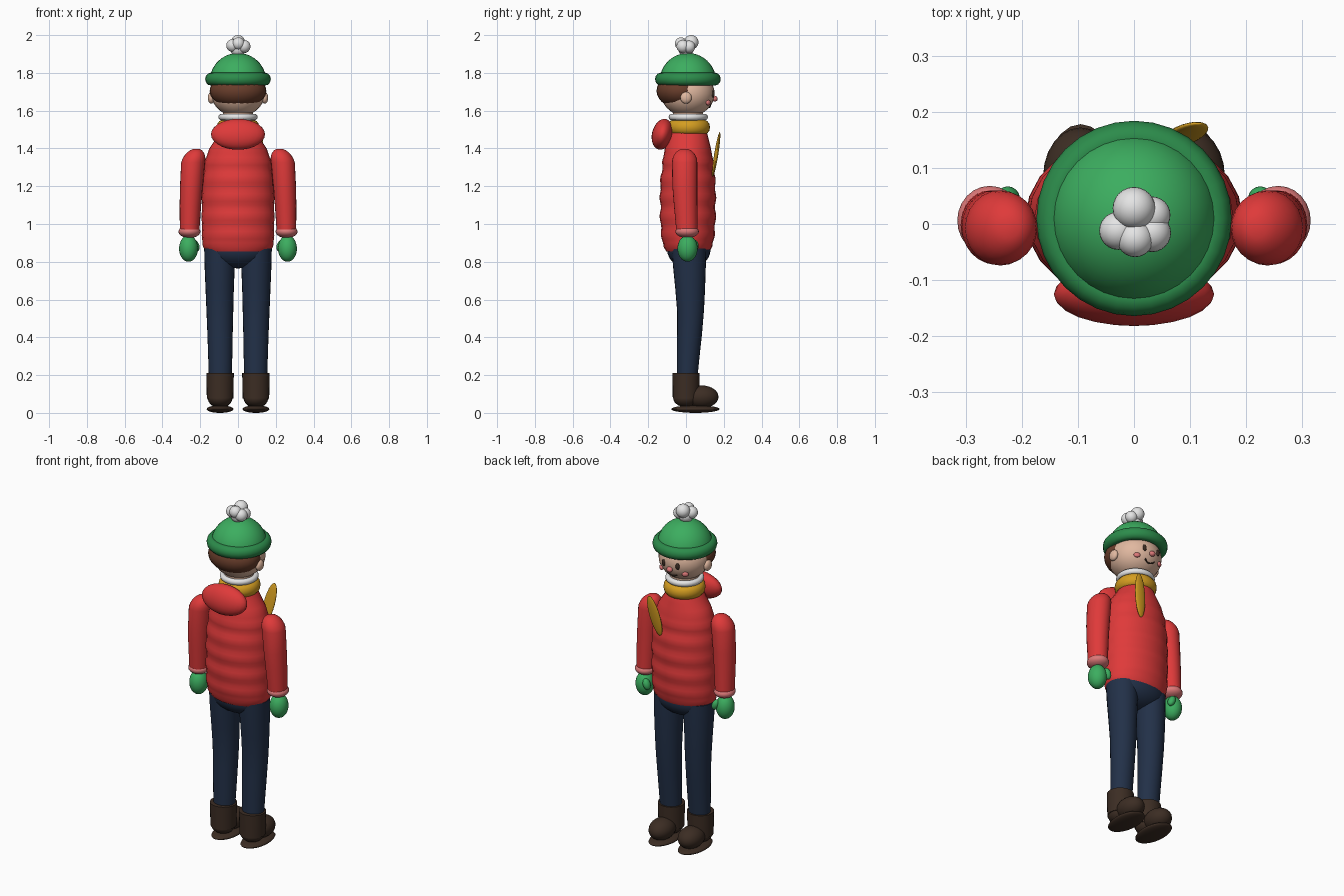
import bpy, bmesh, math
from mathutils import Matrix, Vector, Euler

cube = bpy.data.objects.get("Cube")
if cube:
    bpy.data.objects.remove(cube, do_unlink=True)


def material(name, r, g, b):
    m = bpy.data.materials.new(name)
    m.use_nodes = True
    m.diffuse_color = (r, g, b, 1)
    m.node_tree.nodes["Principled BSDF"].inputs["Base Color"].default_value = (r, g, b, 1)
    return m


RED = material("coat red", 0.74, 0.042, 0.042)
PINK = material("soft pink", 0.72, 0.19, 0.19)
GREEN = material("knit green", 0.045, 0.42, 0.115)
DARK_GREEN = material("brim green", 0.025, 0.26, 0.07)
NAVY = material("trouser navy", 0.016, 0.03, 0.065)
BOOT = material("boot brown", 0.045, 0.026, 0.017)
HAIR = material("hair brown", 0.14, 0.047, 0.024)
SKIN = material("skin", 0.75, 0.48, 0.35)
GOLD = material("scarf gold", 0.66, 0.34, 0.015)
WHITE = material("wool white", 0.78, 0.78, 0.78)
parts = []


def finish(name, bm, mat):
    bmesh.ops.recalc_face_normals(bm, faces=bm.faces)
    mesh = bpy.data.meshes.new(name)
    bm.to_mesh(mesh)
    bm.free()
    mesh.materials.append(mat)
    ob = bpy.data.objects.new(name, mesh)
    bpy.context.collection.objects.link(ob)
    parts.append(ob)
    return ob


def ball(name, mat, loc, radii, rot=(0, 0, 0)):
    bm = bmesh.new()
    bmesh.ops.create_uvsphere(bm, u_segments=24, v_segments=14, radius=1)
    spin = Euler([math.radians(a) for a in rot]).to_matrix().to_4x4()
    bm.transform(Matrix.Translation(loc) @ spin @ Matrix.Diagonal((*radii, 1)))
    return finish(name, bm, mat)


def loft(name, mat, rings, sides=24):
    """Skin a stack of ellipses given as (z, x, y, x radius, y radius)."""
    bm = bmesh.new()
    loops = []
    for z, x, y, rx, ry in rings:
        angles = [math.tau * i / sides for i in range(sides)]
        loops.append([bm.verts.new((x + rx * math.cos(a), y + ry * math.sin(a), z)) for a in angles])
    for low, high in zip(loops, loops[1:]):
        for i in range(sides):
            j = (i + 1) % sides
            bm.faces.new((low[i], low[j], high[j], high[i]))
    bm.faces.new(loops[0][::-1])
    bm.faces.new(loops[-1])
    return finish(name, bm, mat)


def ring(name, mat, loc, radius, thick, height):
    """Closed band with a rounded cross-section."""
    bm = bmesh.new()
    loops = []
    for i in range(32):
        a = math.tau * i / 32
        loop = []
        for k in range(12):
            b = math.tau * k / 12
            r = radius + thick * math.cos(b)
            p = Vector((r * math.cos(a), r * math.sin(a), height * math.sin(b)))
            loop.append(bm.verts.new(p + Vector(loc)))
        loops.append(loop)
    for i in range(32):
        for k in range(12):
            a, b = loops[i], loops[(i + 1) % 32]
            n = (k + 1) % 12
            bm.faces.new((a[k], b[k], b[n], a[n]))
    return finish(name, bm, mat)


# Padded coat: profile interpolated with shallow quilted ripples
profile = [(0.855, 0.165, 0.115), (0.88, 0.188, 0.132), (1.0, 0.192, 0.146),
           (1.2, 0.19, 0.147), (1.33, 0.176, 0.134), (1.4, 0.152, 0.122),
           (1.47, 0.105, 0.105), (1.51, 0.08, 0.09)]
coat = []
for (z0, x0, y0), (z1, x1, y1) in zip(profile, profile[1:]):
    steps = max(1, round((z1 - z0) / 0.02))
    for s in range(steps):
        t = s / steps
        z = z0 + (z1 - z0) * t
        puff = 0.004 * math.cos(math.tau * (z - 0.94) / 0.1) if 0.87 < z < 1.35 else 0
        coat.append((z, 0, 0.01, x0 + (x1 - x0) * t + puff / 2, y0 + (y1 - y0) * t + puff))
coat.append((1.51, 0, 0.01, 0.08, 0.09))
loft("coat", RED, coat)
ball("hood", RED, (0, -0.125, 1.475), (0.143, 0.055, 0.083), (-14, 0, 0))
ball("hips", NAVY, (0, 0.015, 0.865), (0.175, 0.115, 0.1))

# Limbs, built once per side
for side, s in (("left", 1), ("right", -1)):
    loft(side + "_leg", NAVY, [
        (0.18, s * 0.094, 0.006, 0.06, 0.054), (0.3, s * 0.094, 0.012, 0.064, 0.06),
        (0.42, s * 0.095, 0.019, 0.067, 0.066), (0.54, s * 0.096, 0.024, 0.071, 0.071),
        (0.66, s * 0.097, 0.022, 0.075, 0.079), (0.78, s * 0.097, 0.018, 0.08, 0.087),
        (0.87, s * 0.097, 0.015, 0.082, 0.09)])
    loft(side + "_boot_shaft", BOOT, [(0.075, s * 0.095, 0, 0.07, 0.07),
                                      (0.21, s * 0.095, 0, 0.073, 0.072)])
    ball(side + "_boot_heel", BOOT, (s * 0.095, 0, 0.08), (0.066, 0.068, 0.05))
    ball(side + "_boot_toe", BOOT, (s * 0.095, 0.085, 0.085), (0.067, 0.087, 0.06))
    ball(side + "_boot_sole", BOOT, (s * 0.095, 0.05, 0.02), (0.071, 0.128, 0.02))

    sleeve = [(0.97, s * 0.256, 0.004, 0.052, 0.056), (1.1, s * 0.252, -0.002, 0.057, 0.062),
              (1.2, s * 0.247, -0.006, 0.06, 0.066)]
    for deg in range(0, 90, 15):
        c, h = math.cos(math.radians(deg)), math.sin(math.radians(deg))
        sleeve.append((1.325 + 0.075 * h, s * (0.238 - 0.018 * h), -0.007, 0.063 * c, 0.067 * c))
    loft(side + "_sleeve", RED, sleeve)
    ball(side + "_cuff", PINK, (s * 0.257, 0.006, 0.96), (0.058, 0.062, 0.034))
    ball(side + "_mitten", GREEN, (s * 0.262, 0.008, 0.87), (0.05, 0.053, 0.07))
    ball(side + "_thumb", GREEN, (s * 0.225, 0.045, 0.885), (0.02, 0.022, 0.032), (0, s * 20, 0))

    # Face features that repeat
    ball(side + "_ear", SKIN, (s * 0.142, 0, 1.668), (0.018, 0.03, 0.031))
    ball(side + "_eye", BOOT, (s * 0.045, 0.143, 1.688), (0.012, 0.008, 0.019))
    ball(side + "_cheek", PINK, (s * 0.078, 0.118, 1.642), (0.018, 0.01, 0.014), (0, 0, -s * 34))

# Head and hair
HEAD = Vector((0, 0.01, 1.69))
ball("head", SKIN, HEAD, (0.142, 0.142, 0.122))
ball("hair", HAIR, (0, -0.032, 1.705), (0.15, 0.124, 0.093))
ball("nose", PINK, (0, 0.152, 1.663), (0.017, 0.016, 0.015))

# Smiling mouth following the face
curve = bpy.data.curves.new("mouth", "CURVE")
curve.dimensions = "3D"
curve.bevel_depth = 0.004
curve.bevel_resolution = 2
spline = curve.splines.new("POLY")
spline.points.add(8)
for i, p in enumerate(spline.points):
    x = (i - 4) * 0.008
    z = 1.617 + 14 * x * x
    y = 0.01 + 0.142 * math.sqrt(1 - (x / 0.142) ** 2 - ((z - HEAD.z) / 0.122) ** 2)
    p.co = (x, y, z, 1)
curve.materials.append(BOOT)
mouth = bpy.data.objects.new("mouth", curve)
bpy.context.collection.objects.link(mouth)

# Collar and scarf
loft("neck", SKIN, [(1.48, 0, 0.01, 0.08, 0.08), (1.6, 0, 0.01, 0.08, 0.08)])
ring("collar", WHITE, (0, 0.012, 1.566), 0.088, 0.016, 0.017)
ring("scarf", GOLD, (0, 0.014, 1.512), 0.083, 0.03, 0.039)
ball("scarf_tail", GOLD, (0.092, 0.16, 1.368), (0.034, 0.011, 0.122), (-9, 11, 0))

# Bobble hat
dome = []
for deg in range(0, 90, 8):
    c, h = math.cos(math.radians(deg)), math.sin(math.radians(deg))
    dome.append((1.755 + 0.15 * h, 0, 0.01, 0.15 * c, 0.15 * c))
loft("hat_dome", GREEN, dome, 32)
ring("hat_brim", DARK_GREEN, (0, 0.01, 1.767), 0.144, 0.03, 0.034)
wool = [(0, 0.028, 1.962, 0.038), (-0.028, -0.012, 1.945, 0.034), (0.032, -0.016, 1.94, 0.034),
        (0.002, -0.026, 1.955, 0.033), (0.032, 0.016, 1.938, 0.033), (0, 0, 1.925, 0.04)]
for i, (x, y, z, r) in enumerate(wool):
    ball(f"pompom_tuft_{i + 1}", WHITE, (x, y, z), (r, r, r))

# Smooth shading with sharp rims kept
bpy.ops.object.select_all(action="DESELECT")
for ob in parts:
    ob.select_set(True)
bpy.context.view_layer.objects.active = parts[0]
bpy.ops.object.shade_smooth_by_angle(angle=math.radians(50))
